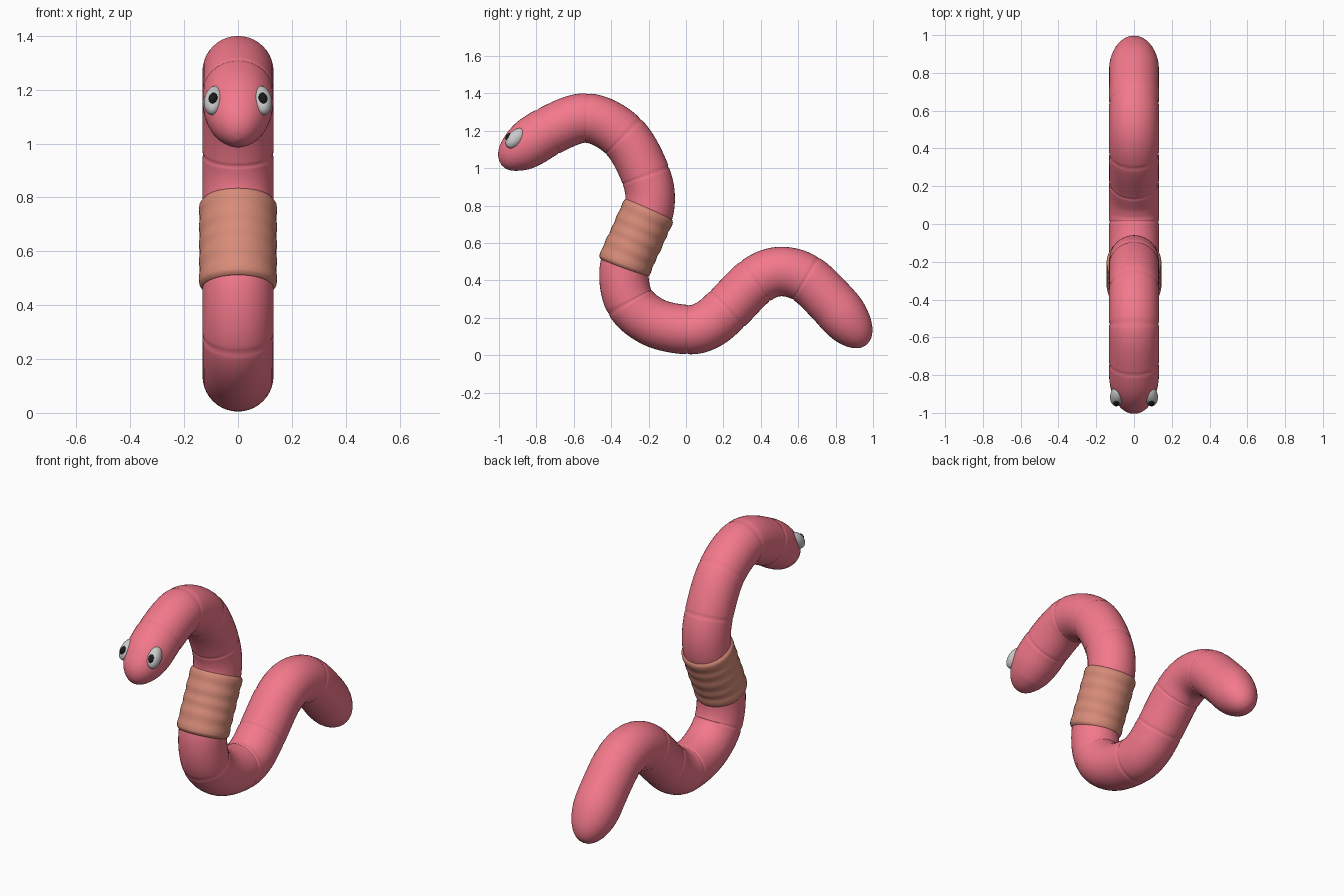
import bpy, bmesh, math
from mathutils import Vector, Matrix

if "Cube" in bpy.data.objects:
    bpy.data.objects.remove(bpy.data.objects["Cube"])


def material(name, rgb):
    m = bpy.data.materials.new(name)
    m.diffuse_color = (*rgb, 1)
    m.use_nodes = True
    m.node_tree.nodes["Principled BSDF"].inputs["Base Color"].default_value = m.diffuse_color
    return m


def spline(ctrl, n=24):
    """Catmull-Rom through (y, z) points; returns points and arc length at each."""
    p = [Vector((0, y, z)) for y, z in ctrl]
    p = [2 * p[0] - p[1]] + p + [2 * p[-1] - p[-2]]
    pts = []
    for i in range(1, len(p) - 2):
        a, b, c, d = p[i - 1:i + 3]
        for k in range(n):
            t = k / n
            pts.append(0.5 * (2 * b + (c - a) * t + (2 * a - 5 * b + 4 * c - d) * t * t
                              + (3 * b - a - 3 * c + d) * t ** 3))
    pts.append(p[-2])
    arc = [0.0]
    for a, b in zip(pts, pts[1:]):
        arc.append(arc[-1] + (b - a).length)
    return pts, arc


def sweep(name, pts, arc, radius, mat, sides=40):
    """Round tube along a path in the yz plane, radius as a function of arc length."""
    bm = bmesh.new()
    rings = []
    for i, p in enumerate(pts):
        t = (pts[min(i + 1, len(pts) - 1)] - pts[max(i - 1, 0)]).normalized()
        side = Vector((0, -t.z, t.y))
        r = radius(arc[i])
        rings.append([bm.verts.new(p + r * (math.cos(a) * Vector((1, 0, 0)) + math.sin(a) * side))
                      for a in (2 * math.pi * k / sides for k in range(sides))])
    for a, b in zip(rings, rings[1:]):
        for k in range(sides):
            j = (k + 1) % sides
            bm.faces.new((a[k], a[j], b[j], b[k]))
    bm.faces.new(rings[0])
    bm.faces.new(rings[-1])
    bmesh.ops.recalc_face_normals(bm, faces=bm.faces)
    return finish(name, bm, mat)


def finish(name, bm, mat):
    me = bpy.data.meshes.new(name)
    bm.to_mesh(me)
    bm.free()
    for f in me.polygons:
        f.use_smooth = True
    if mat:
        me.materials.append(mat)
    ob = bpy.data.objects.new(name, me)
    bpy.context.collection.objects.link(ob)
    return ob


def ellipsoid(name, centre, semi, rot, mat):
    bm = bmesh.new()
    bmesh.ops.create_uvsphere(bm, u_segments=32, v_segments=20, radius=1)
    bm.transform(Matrix.Translation(centre) @ rot @ Matrix.Diagonal((*semi, 1)))
    return finish(name, bm, mat)


pink = material("pink_skin", (0.90, 0.19, 0.26))
tan = material("tan_band", (0.68, 0.26, 0.19))
black = material("black", (0.01, 0.01, 0.01))

# Body: centreline from head tip to tail tip, third value marks a segment groove
path = [(-0.985, 1.015, 0), (-0.90, 1.085, 0), (-0.74, 1.195, 1), (-0.53, 1.268, 1),
        (-0.335, 1.17, 1), (-0.215, 0.96, 1), (-0.195, 0.79, 0), (-0.265, 0.62, 0),
        (-0.33, 0.46, 0), (-0.30, 0.285, 1), (-0.17, 0.175, 0), (0.01, 0.137, 1),
        (0.12, 0.165, 0), (0.22, 0.247, 1), (0.37, 0.395, 1), (0.50, 0.447, 0),
        (0.64, 0.41, 1), (0.78, 0.28, 0), (0.88, 0.16, 0), (0.965, 0.055, 0)]
N = 24
pts, arc = spline([q[:2] for q in path], N)
grooves = [arc[i * N] for i, q in enumerate(path) if q[2]]


def body_radius(s):
    d = min(s, arc[-1] - s)
    r = 0.132 - sum(0.004 * math.exp(-((s - g) / 0.006) ** 2) for g in grooves)
    if d < 0.24:
        r *= math.sqrt(max(1 - (1 - d / 0.24) ** 2, 0.0001))
    return r


sweep("body", pts, arc, body_radius, pink)

# Saddle band: slightly thicker sleeve with rounded rims and faint ridges
bpts, barc = spline([(-0.193, 0.783), (-0.23, 0.705), (-0.265, 0.625), (-0.305, 0.54), (-0.335, 0.465)])


def band_radius(s):
    d = min(s, barc[-1] - s)
    r = 0.144 - 0.0015 * math.cos(2 * math.pi * 5 * s / barc[-1])
    return r - 0.012 * max(0, 1 - d / 0.02) ** 2


sweep("saddle_band", bpts, barc, band_radius, tan)

# Eyes: tilted ovals with pupils facing forward
for sx, tag in ((-1, "right"), (1, "left")):
    tilt = Matrix.Rotation(math.radians(45), 4, 'X') @ Matrix.Rotation(sx * math.radians(8), 4, 'Z')
    ellipsoid(tag + "_eye", Vector((sx * 0.088, -0.91, 1.16)), (0.038, 0.066, 0.041), tilt, None)
    ellipsoid(tag + "_pupil", Vector((sx * 0.092, -0.941, 1.165)), (0.018, 0.027, 0.022), tilt, black)
